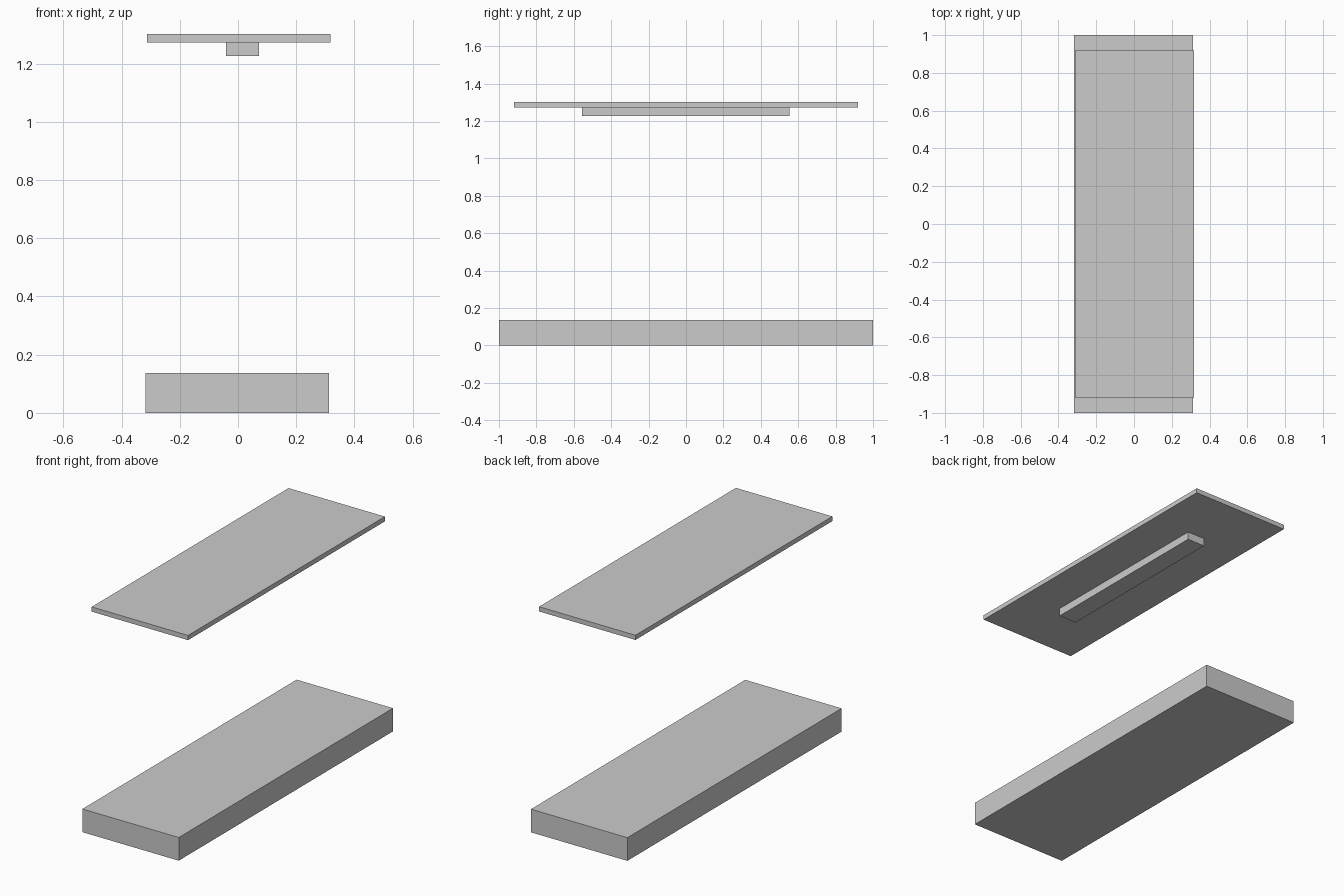
import bpy

if "Cube" in bpy.data.objects:
    bpy.data.objects.remove(bpy.data.objects["Cube"])


def box(name, x, y, z):
    """Axis-aligned box from (min, max) ranges."""
    bpy.ops.mesh.primitive_cube_add(size=1)
    ob = bpy.context.object
    ob.name = name
    ob.location = [(a + b) / 2 for a, b in (x, y, z)]
    ob.scale = [b - a for a, b in (x, y, z)]
    bpy.ops.object.transform_apply(location=True, rotation=False, scale=True)
    return ob


# Thick slab on the ground
box("base_slab", (-0.317, 0.313), (-1.0, 1.0), (0.0, 0.137))

# Thin floating panel with a narrow bar under it
box("top_panel", (-0.313, 0.317), (-0.919, 0.919), (1.273, 1.301))
box("under_bar", (-0.042, 0.073), (-0.555, 0.554), (1.227, 1.273))
